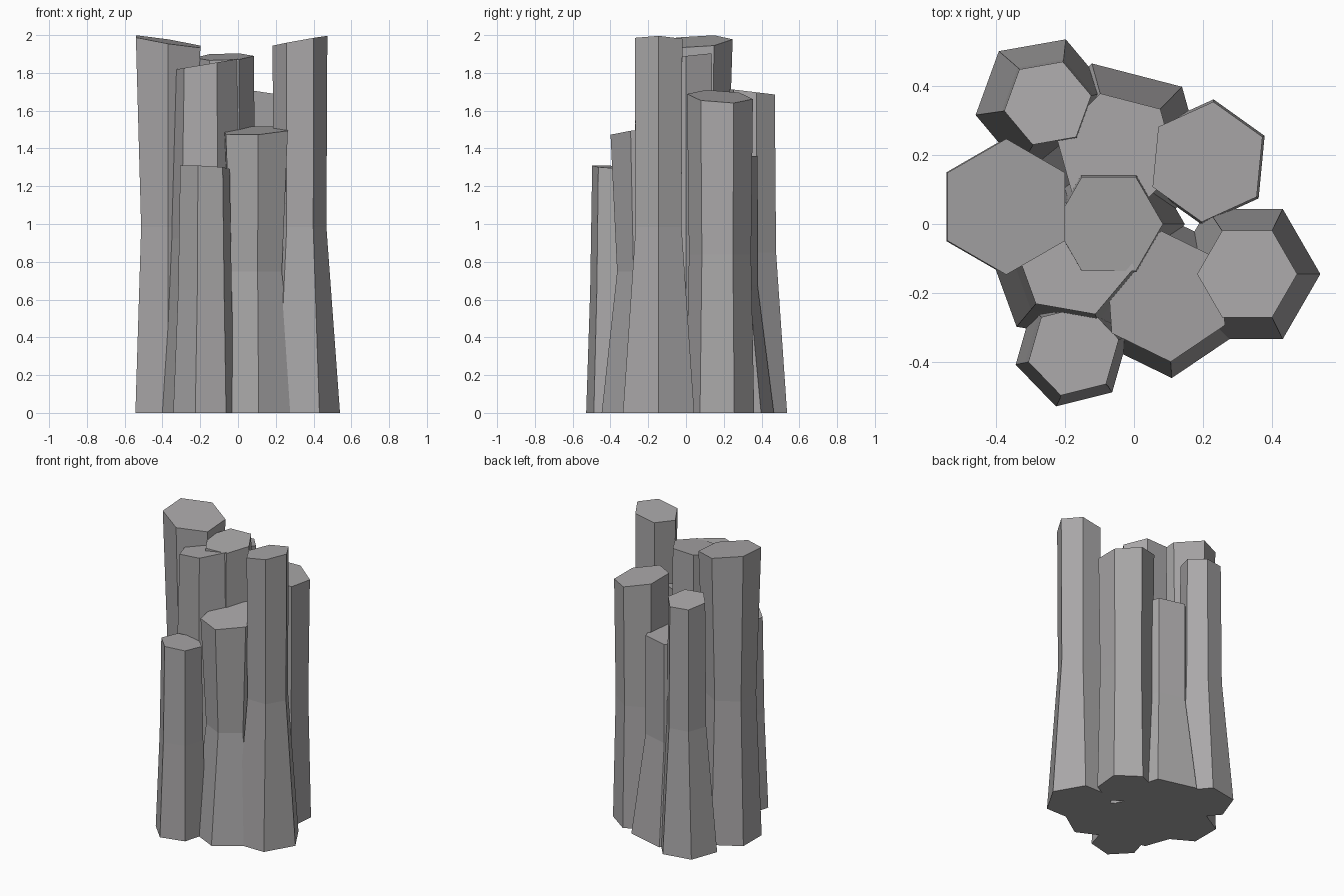
import bpy, bmesh
from math import cos, sin, radians

if "Cube" in bpy.data.objects:
    bpy.data.objects.remove(bpy.data.objects["Cube"])

stone = bpy.data.materials.new("dark_stone")
stone.diffuse_color = (0.40, 0.39, 0.395, 1)
stone.use_nodes = True
stone.node_tree.nodes["Principled BSDF"].inputs["Base Color"].default_value = stone.diffuse_color


def column(name, x, y, angle, r_base, r_mid, r_top, height, sx=0, sy=0, base_shift=0):
    """Hexagonal column: foot, waist and slanted top rings (sx, sy = top slope)."""
    bm = bmesh.new()
    rings = []
    for level, r in enumerate((r_base, r_mid, r_top)):
        ring = []
        for i in range(6):
            a = radians(angle + 60 * i)
            dx, dy = r * cos(a), r * sin(a)
            z = (0, height / 2, height + sx * dx + sy * dy)[level]
            ring.append(bm.verts.new((x + dx + (base_shift if level == 0 else 0), y + dy, z)))
        rings.append(ring)
    bm.faces.new(rings[0][::-1])
    bm.faces.new(rings[2])
    for lo, hi in zip(rings, rings[1:]):
        for i in range(6):
            j = (i + 1) % 6
            bm.faces.new((lo[i], lo[j], hi[j], hi[i]))
    mesh = bpy.data.meshes.new(name)
    bm.to_mesh(mesh)
    bm.free()
    mesh.materials.append(stone)
    obj = bpy.data.objects.new(name, mesh)
    bpy.context.collection.objects.link(obj)


# Cluster of rock columns
# name, x, y, angle, base / waist / top radius, height, slope x, slope y, foot shift
column("left_column", -0.37, 0.05, 30, 0.20, 0.165, 0.197, 1.966, -0.16, 0.06)
column("back_left_column", -0.25, 0.35, 10, 0.197, 0.135, 0.128, 1.70, 0, -0.12, -0.015)
column("back_column", -0.05, 0.205, 45.5, 0.27, 0.18, 0.18, 1.36)
column("center_column", -0.073, 0.0, 0, 0.22, 0.165, 0.157, 1.885, 0.03, 0.12)
column("back_right_column", 0.213, 0.18, 24.5, 0.182, 0.165, 0.175, 1.675, -0.19, -0.06)
column("right_column", 0.328, -0.145, 0, 0.218, 0.14, 0.145, 1.97, 0.18, -0.02, -0.006)
column("front_center_column", 0.093, -0.21, 34, 0.237, 0.155, 0.19, 1.495, 0.05, 0.12)
column("front_left_column", -0.172, -0.097, 50, 0.262, 0.197, 0.175, 1.845, 0.17, 0)
column("front_small_column", -0.175, -0.367, 14, 0.168, 0.146, 0.135, 1.30, -0.05, -0.06, -0.005)
